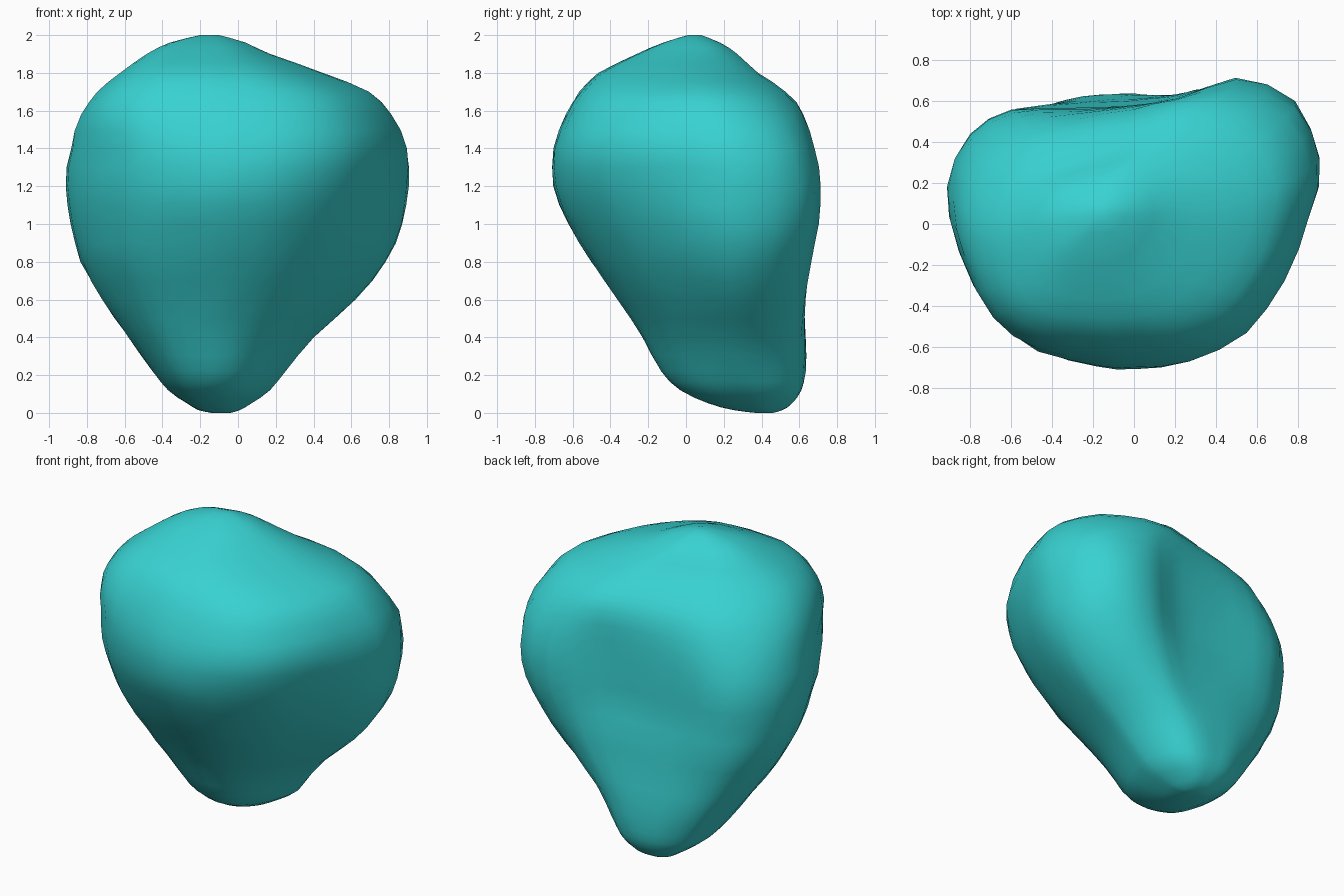
import bpy, bmesh, math, random
from mathutils import Vector

if "Cube" in bpy.data.objects:
    bpy.data.objects.remove(bpy.data.objects["Cube"], do_unlink=True)

# Horizontal levels: z, x min, x max, y min, y max, outline blend, front-left tuck
LEVELS = [
    (0.00, -0.14, -0.04, 0.37, 0.46, 0.0, 0.0),
    (0.015, -0.21, 0.01, 0.25, 0.51, 0.0, 0.0),
    (0.05, -0.27, 0.07, 0.12, 0.56, 0.0, 0.0),
    (0.12, -0.37, 0.17, -0.03, 0.61, 0.0, 0.0),
    (0.22, -0.45, 0.25, -0.13, 0.63, 0.0, 0.05),
    (0.40, -0.58, 0.40, -0.23, 0.64, 0.1, 0.1),
    (0.60, -0.72, 0.62, -0.36, 0.65, 0.4, 0.2),
    (0.80, -0.83, 0.78, -0.50, 0.68, 0.7, 0.25),
    (1.00, -0.89, 0.87, -0.62, 0.70, 1.0, 0.22),
    (1.20, -0.91, 0.90, -0.70, 0.71, 1.0, 0.1),
    (1.40, -0.885, 0.895, -0.70, 0.69, 1.25, -0.05),
    (1.58, -0.83, 0.81, -0.63, 0.63, 1.7, -0.1),
    (1.70, -0.74, 0.69, -0.56, 0.53, 1.9, -0.08),
    (1.80, -0.62, 0.45, -0.46, 0.38, 2.0, 0.0),
    (1.90, -0.48, 0.17, -0.26, 0.27, 2.0, 0.0),
    (1.96, -0.36, 0.04, -0.12, 0.18, 2.0, 0.0),
    (2.00, -0.20, -0.10, 0.01, 0.08, 2.0, 0.0),
]
# Cross-section outlines in a -1..1 box: rounded tip, grooved middle, skewed crown
TIP = [(0, -1), (.3, -.93), (.6, -.7), (.82, -.38), (.96, 0), (1, .27),
       (.84, .66), (.56, .92), (.25, 1), (0, 1), (-.33, .98), (-.65, .86),
       (-.9, .67), (-1, .26), (-.96, -.25), (-.79, -.67), (-.55, -.89), (-.22, -.98)]
MIDDLE = [(0, -1), (.3, -.95), (.6, -.74), (.8, -.38), (.95, .08), (1, .45),
          (.87, .84), (.55, 1), (.25, .86), (0, .81), (-.35, .79), (-.65, .78),
          (-.88, .61), (-1, .25), (-.94, -.17), (-.75, -.62), (-.51, -.86), (-.2, -.98)]
CROWN = [(0, -1), (.3, -.95), (.6, -.75), (.82, -.4), (.97, 0), (1, .35),
         (.85, .73), (.52, .97), (.25, 1), (0, .92), (-.33, .82), (-.62, .69),
         (-.86, .42), (-1, .06), (-.98, -.35), (-.84, -.74), (-.58, -.95), (-.2, -1)]


def spline(points, steps, closed):
    """Catmull-Rom curve through points of any dimension."""
    n, out = len(points), []
    pick = (lambda i: points[i % n]) if closed else (lambda i: points[min(max(i, 0), n - 1)])
    for i in range(n if closed else n - 1):
        for s in range(steps):
            t = s / steps
            out.append([b + 0.5 * t * (c - a + t * (2 * a - 5 * b + 4 * c - d
                        + t * (3 * (b - c) + d - a)))
                        for a, b, c, d in zip(pick(i - 1), pick(i), pick(i + 1), pick(i + 2))])
    if not closed:
        out.append(list(points[-1]))
    return out


def blended_outline(blend):
    """Outline between tip (0), middle (1) and crown (2)."""
    start, end = (TIP, MIDDLE) if blend < 1 else (MIDDLE, CROWN)
    part = blend if blend < 1 else blend - 1
    return [tuple(p + (q - p) * part for p, q in zip(a, b)) for a, b in zip(start, end)]


# Loft the body from blended outlines, with a slight uneven surface
random.seed(4)
bm = bmesh.new()
rings = []
for z, x0, x1, y0, y1, blend, tuck in spline(LEVELS, 2, False):
    ring = []
    for u, v in spline(blended_outline(blend), 2, True):
        # Flatten or fill the front corner on the +x side
        size = 1 - tuck * max(u, 0) ** 1.5 * max(-v, 0) + random.uniform(-0.006, 0.006)
        ring.append(bm.verts.new(((x0 + x1) / 2 + u * size * (x1 - x0) / 2,
                                  (y0 + y1) / 2 + v * size * (y1 - y0) / 2, z)))
    rings.append(ring)
for low, high in zip(rings, rings[1:]):
    for i in range(len(low)):
        j = (i + 1) % len(low)
        bm.faces.new((low[i], low[j], high[j], high[i]))

# Close the tip and the crown
for ring in (rings[0][::-1], rings[-1]):
    centre = bm.verts.new(sum((v.co for v in ring), Vector()) / len(ring))
    for i in range(len(ring)):
        bm.faces.new((ring[i], ring[(i + 1) % len(ring)], centre))
bmesh.ops.recalc_face_normals(bm, faces=bm.faces)

mesh = bpy.data.meshes.new("rounded_body")
bm.to_mesh(mesh)
bm.free()
body = bpy.data.objects.new("rounded_body", mesh)
bpy.context.collection.objects.link(body)

# Single teal colour
teal = bpy.data.materials.new("teal")
teal.use_nodes = True
colour = (0.04, 0.64, 0.64, 1)
teal.diffuse_color = colour
teal.node_tree.nodes["Principled BSDF"].inputs["Base Color"].default_value = colour
mesh.materials.append(teal)

# Smooth shading
bpy.context.view_layer.objects.active = body
body.select_set(True)
bpy.ops.object.shade_smooth_by_angle(angle=math.radians(50))
